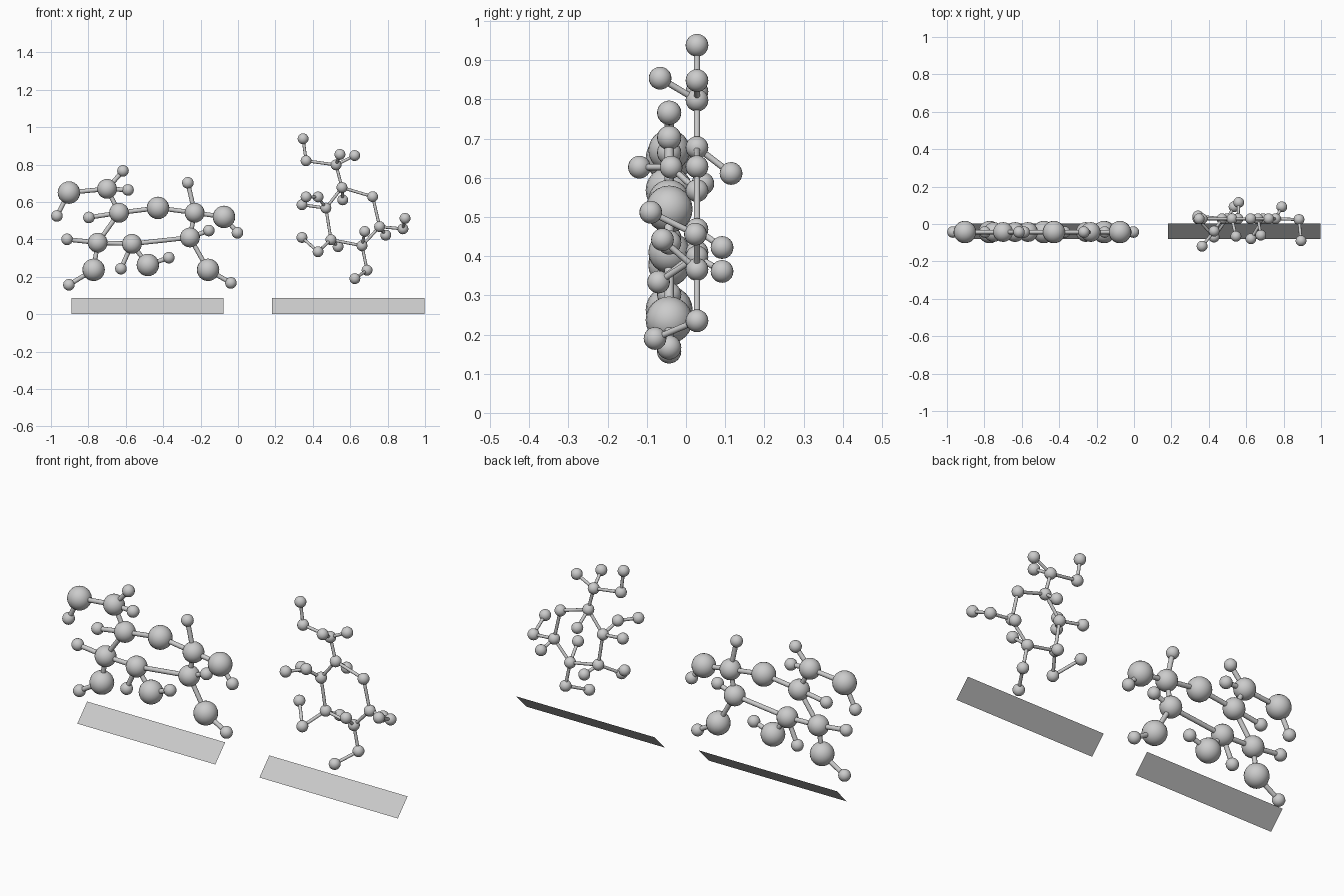
import bpy, bmesh
from mathutils import Vector, Matrix

if "Cube" in bpy.data.objects:
    bpy.data.objects.remove(bpy.data.objects["Cube"])


def finish(bm, name, smooth):
    me = bpy.data.meshes.new(name)
    bm.to_mesh(me)
    bm.free()
    for p in me.polygons:
        p.use_smooth = smooth
    ob = bpy.data.objects.new(name, me)
    bpy.context.collection.objects.link(ob)


def molecule(name, atoms, links, stick_r):
    # atoms: key -> (position, radius); links: pairs of keys
    for key, (p, r) in atoms.items():
        bm = bmesh.new()
        bmesh.ops.create_uvsphere(bm, u_segments=20, v_segments=12, radius=r,
                                  matrix=Matrix.Translation(p))
        finish(bm, f"{name}_atom_{key}", True)
    for a, b in links.items() if isinstance(links, dict) else links:
        p, q = Vector(atoms[a][0]), Vector(atoms[b][0])
        d = q - p
        m = Matrix.Translation((p + q) / 2) @ d.to_track_quat('Z', 'Y').to_matrix().to_4x4()
        bm = bmesh.new()
        bmesh.ops.create_cone(bm, cap_ends=False, segments=12, radius1=stick_r,
                              radius2=stick_r, depth=d.length, matrix=m)
        finish(bm, f"{name}_bond_{a}_{b}", True)


def pairs(text):
    return [p.split("-") for p in text.split()]


# Flat molecule: big, medium and small atoms all in one plane
Y = -0.043
big = dict(O1=(-.904, .65), O2=(-.428, .568), O3=(-.075, .52),
           O4=(-.772, .237), O5=(-.482, .263), O6=(-.16, .237))
mid = dict(C1=(-.70, .67), C2=(-.636, .542), C3=(-.232, .542),
           C4=(-.75, .382), C5=(-.567, .376), C6=(-.257, .41))
small = dict(H1=(-.968, .525), H2=(-.615, .766), H3=(-.588, .664), H4=(-.797, .517),
             H5=(-.914, .40), H6=(-.904, .157), H7=(-.626, .243), H8=(-.37, .302),
             H9=(-.268, .702), H10=(-.003, .435), H11=(-.156, .447), H12=(-.038, .167))
flat = {}
for group, r in ((big, .06), (mid, .053), (small, .031)):
    for k, (x, z) in group.items():
        flat[k] = ((x, Y, z), r)
molecule("flat_molecule", flat, pairs(
    "O1-C1 C1-C2 C2-O2 O2-C3 C3-C6 C6-C5 C5-C4 C4-C2 C3-O3 C4-O4 C5-O5 C6-O6 "
    "O1-H1 C1-H2 C1-H3 C2-H4 C4-H5 O4-H6 C5-H7 O5-H8 C3-H9 O3-H10 C6-H11 O6-H12"), .012)

# Spatial molecule: equal small atoms around an upright ring
B = .028
spatial = dict(
    R1=(.556, B, .677), R2=(.72, B, .628), R3=(.757, B, .468),
    R4=(.663, B, .366), R5=(.497, B, .398), R6=(.47, B, .567),
    S1=(.524, B, .798), S2=(.364, B, .82), S3=(.348, B, .938),
    S4=(.545, -.066, .854), S5=(.624, B, .848), H1=(.56, .115, .611),
    P1=(.428, -.038, .627), P2=(.364, -.119, .627), H6=(.342, .043, .585),
    Q1=(.428, -.07, .334), Q2=(.342, B, .41), H5=(.535, .092, .361),
    H4=(.678, -.06, .442), T1=(.69, B, .235), T2=(.625, -.079, .19),
    H3=(.79, .092, .422), U1=(.882, .024, .456), U2=(.893, -.09, .512))
molecule("spatial_molecule", {k: (p, .029) for k, p in spatial.items()}, pairs(
    "R1-R2 R2-R3 R3-R4 R4-R5 R5-R6 R6-R1 R1-S1 S1-S2 S2-S3 S1-S4 S1-S5 R1-H1 "
    "R6-P1 P1-P2 R6-H6 R5-Q1 Q1-Q2 R5-H5 R4-H4 R4-T1 T1-T2 R3-H3 R3-U1 U1-U2"), .008)

# Tilted caption plates, one under each molecule
for name, x0, x1 in (("left_plate", -.89, -.077), ("right_plate", .183, .998)):
    bm = bmesh.new()
    bm.faces.new([bm.verts.new(v) for v in ((x0, -.081, 0), (x1, -.081, 0),
                                            (x1, .002, .086), (x0, .002, .086))])
    finish(bm, name, False)
